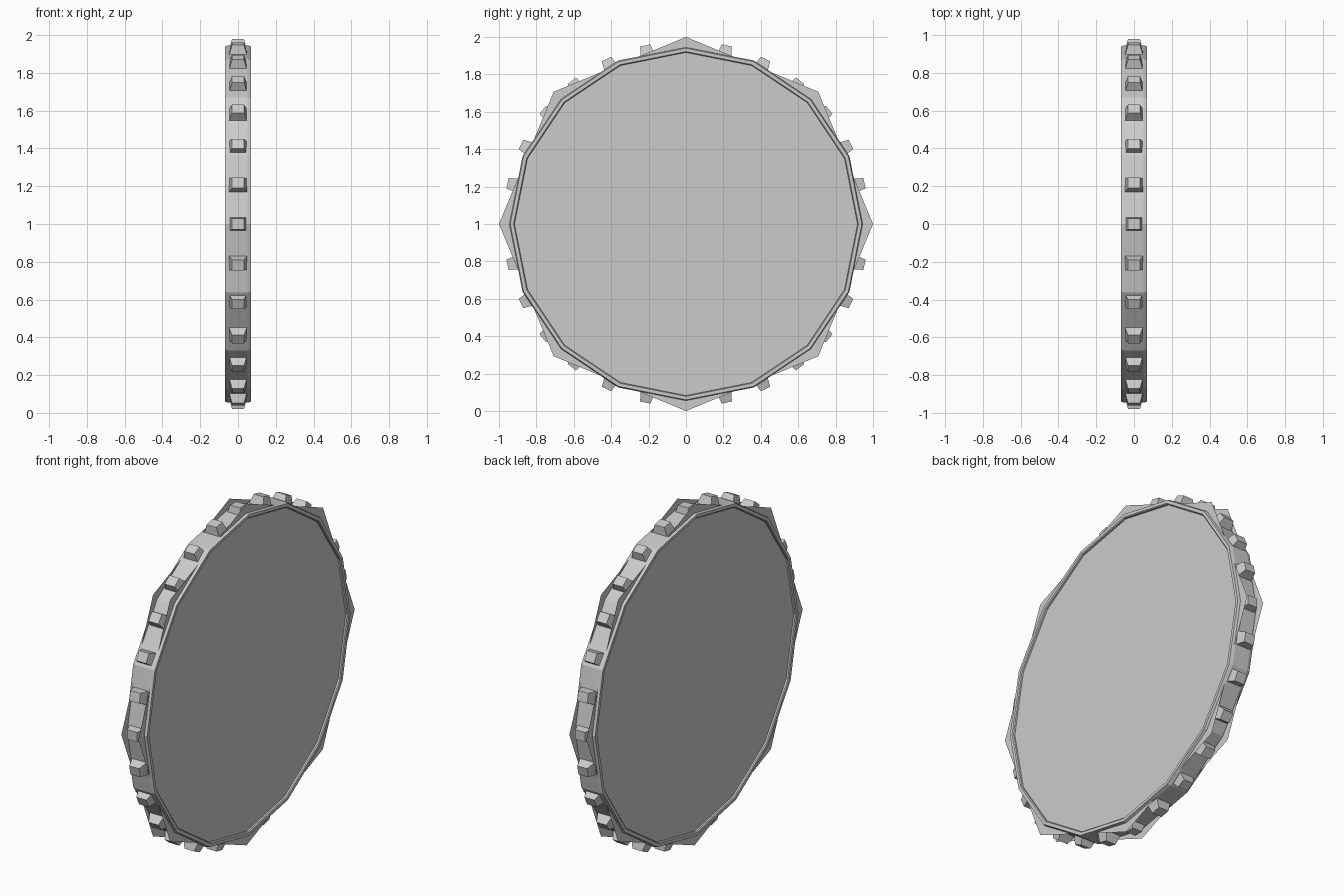
import bpy, bmesh
from math import sin, cos, tau

if "Cube" in bpy.data.objects:
    bpy.data.objects.remove(bpy.data.objects["Cube"])

CZ = 1.0  # height of the wheel axis


def make_object(name, bm):
    bmesh.ops.recalc_face_normals(bm, faces=bm.faces)
    mesh = bpy.data.meshes.new(name)
    bm.to_mesh(mesh)
    bm.free()
    obj = bpy.data.objects.new(name, mesh)
    bpy.context.collection.objects.link(obj)
    return obj


def polar(x, r, a, t=0.0):
    # point at radius r and angle a around the x axis, shifted t along the tangent
    return (x, r * sin(a) + t * cos(a), CZ + r * cos(a) - t * sin(a))


# rim: closed profile (x, radius) swept round 16 sides
profile = [(0.065, 0.917), (0.07, 0.922), (0.07, 0.940), (0.05, 0.946),
           (-0.05, 0.946), (-0.07, 0.940), (-0.07, 0.922), (-0.065, 0.917)]
bm = bmesh.new()
rings = [[bm.verts.new(polar(x, r, tau * i / 16)) for x, r in profile] for i in range(16)]
n = len(profile)
for i in range(16):
    a, b = rings[i], rings[(i + 1) % 16]
    for j in range(n):
        k = (j + 1) % n
        bm.faces.new((a[j], a[k], b[k], b[j]))
make_object("rim", bm)

# side plates: thin octagons whose corners poke out past the rim
for name, x in (("right_plate", 0.055), ("left_plate", -0.055)):
    bm = bmesh.new()
    verts = [bm.verts.new(polar(x, 1.0, tau * i / 8)) for i in range(8)]
    face = bm.faces.new(verts)
    face.normal_update()
    if face.normal.x * x < 0:
        face.normal_flip()
    mesh = bpy.data.meshes.new(name)
    bm.to_mesh(mesh)
    bm.free()
    bpy.context.collection.objects.link(bpy.data.objects.new(name, mesh))

# studs: 28 tapered blocks around the tread
bm = bmesh.new()
corners = [(-1, -1), (1, -1), (1, 1), (-1, 1)]
for i in range(28):
    a = tau * i / 28
    base = [bm.verts.new(polar(0.05 * u, 0.915, a, 0.040 * v)) for u, v in corners]
    top = [bm.verts.new(polar(0.032 * u, 0.979, a, 0.028 * v)) for u, v in corners]
    bm.faces.new(base)
    bm.faces.new(top)
    for j in range(4):
        k = (j + 1) % 4
        bm.faces.new((base[j], base[k], top[k], top[j]))
make_object("tread_studs", bm)
